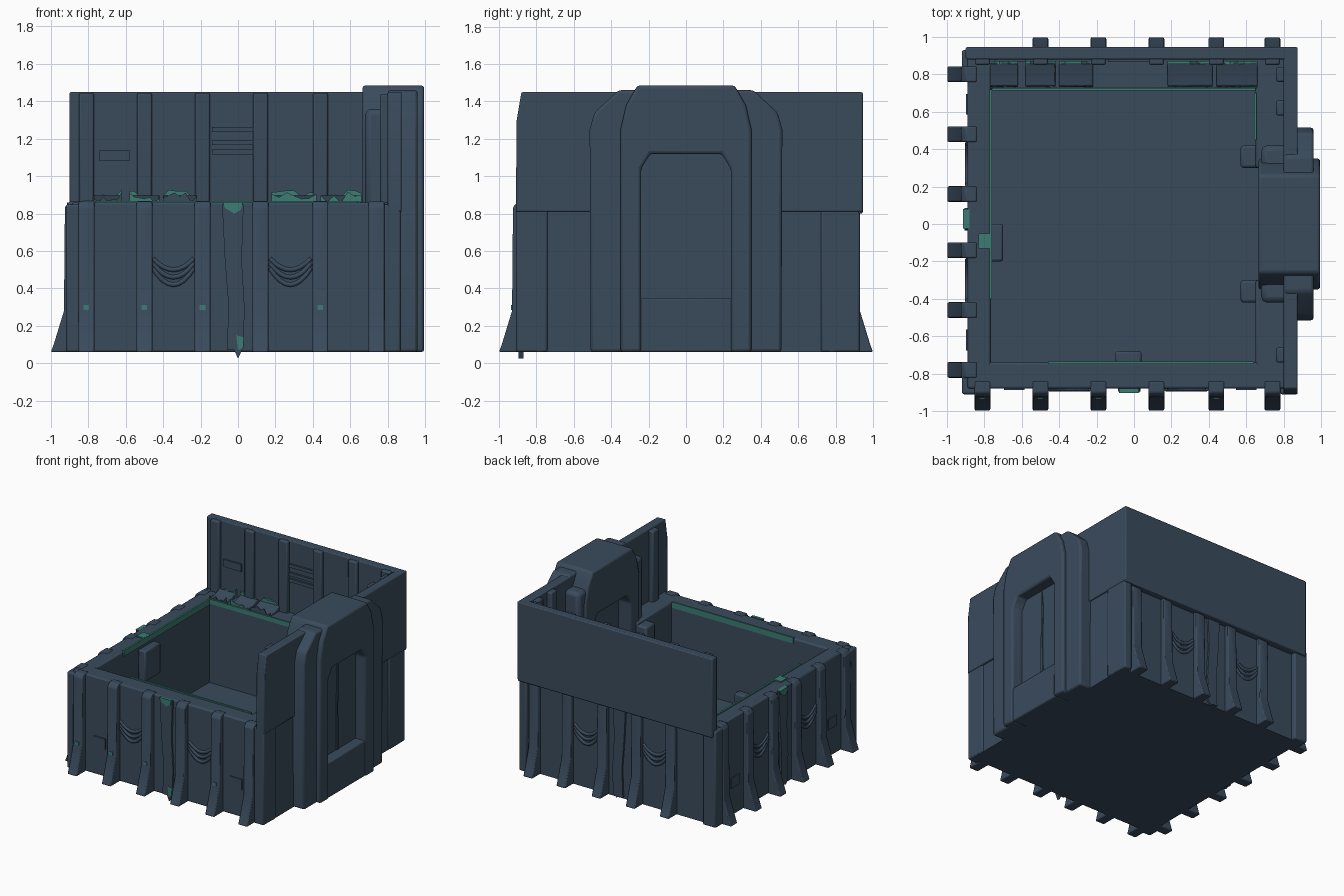
import bpy, bmesh, math, random

if "Cube" in bpy.data.objects:
    bpy.data.objects.remove(bpy.data.objects["Cube"])
random.seed(4)

def material(name, rgb):
    m = bpy.data.materials.new(name)
    m.diffuse_color = (*rgb, 1)
    m.use_nodes = True
    m.node_tree.nodes["Principled BSDF"].inputs["Base Color"].default_value = m.diffuse_color
    return m

SLATE = material("slate_blue", (0.042, 0.070, 0.108))
TEAL = material("teal", (0.045, 0.20, 0.17))

def prism(name, pts, axis, a, b, mat=SLATE, bevel=0.0):
    """Extrude a 2D outline along an axis: x uses (y,z), y uses (x,z), z uses (x,y)."""
    put = {"x": lambda p, t: (t, p[0], p[1]),
           "y": lambda p, t: (p[0], t, p[1]),
           "z": lambda p, t: (p[0], p[1], t)}[axis]
    bm = bmesh.new()
    lo = [bm.verts.new(put(p, a)) for p in pts]
    hi = [bm.verts.new(put(p, b)) for p in pts]
    bm.faces.new(lo)
    bm.faces.new(hi[::-1])
    n = len(pts)
    for i in range(n):
        j = (i + 1) % n
        bm.faces.new((lo[i], hi[i], hi[j], lo[j]))
    bmesh.ops.recalc_face_normals(bm, faces=bm.faces)
    me = bpy.data.meshes.new(name)
    bm.to_mesh(me)
    bm.free()
    ob = bpy.data.objects.new(name, me)
    bpy.context.collection.objects.link(ob)
    me.materials.append(mat)
    if bevel:
        mod = ob.modifiers.new("soft_edges", "BEVEL")
        mod.width = bevel
        mod.segments = 2
        mod.limit_method = "ANGLE"
        bpy.context.view_layer.objects.active = ob
        ob.select_set(True)
        bpy.ops.object.shade_smooth_by_angle(angle=math.radians(40))
        ob.select_set(False)
    return ob

def box(name, x, y, z, mat=SLATE, bevel=0.0):
    return prism(name, [(x[0], y[0]), (x[1], y[0]), (x[1], y[1]), (x[0], y[1])],
                 "z", z[0], z[1], mat, bevel)

B, TOP = 0.06, 0.86

# Floor and low walls
box("floor", (-0.88, 0.86), (-0.87, 0.89), (B, 0.18))
box("front_wall", (-0.89, 0.87), (-0.88, -0.74), (B, TOP), bevel=0.012)
box("back_wall", (-0.89, 0.87), (0.72, 0.89), (B, TOP), bevel=0.012)
box("left_wall", (-0.89, -0.765), (-0.88, 0.89), (B, TOP), bevel=0.012)
box("right_wall_front", (0.65, 0.86), (-0.88, -0.3), (B, TOP), bevel=0.012)
box("right_wall_back", (0.65, 0.86), (0.3, 0.89), (B, TOP), bevel=0.012)

# Flared ribs around the outside; the profile is (distance outward, height)
def rib(name, side, c, w=0.042):
    s = 1 if side == "back" else -1
    top = 0.82 if side == "back" else TOP + 0.005
    pts = [(s * d, z) for d, z in ((0.84, B), (1.0, B), (0.985, 0.10), (0.93, 0.28),
                                   (0.925, top - 0.03), (0.90, top), (0.84, top))]
    prism(name, pts, "y" if side == "left" else "x", c - w, c + w, SLATE, 0.008)

FRONT_X = (-0.81, -0.5, -0.19, 0.12, 0.44, 0.74)
LEFT_Y = (-0.78, -0.46, -0.14, 0.16, 0.48, 0.8)
for i, x in enumerate(FRONT_X):
    rib(f"front_rib_{i}", "front", x)
    if i:
        rib(f"back_rib_{i}", "back", x)
    # rib on the inner face of the tall back panel
    box(f"inner_back_rib_{i}", (x - 0.04, x + 0.04), (0.85, 0.90), (0.84, 1.445), bevel=0.01)
for i, y in enumerate(LEFT_Y):
    rib(f"left_rib_{i}", "left", y)

# Corner posts
for n, x, y in (("front_left", (-0.92, -0.77), (-0.91, -0.80)),
                ("front_right", (0.78, 0.87), (-0.91, -0.80)),
                ("back_right", (0.80, 0.87), (0.80, 0.93)),
                ("back_left", (-0.92, -0.80), (0.80, 0.93))):
    box(n + "_post", x, y, (B, TOP - 0.01), bevel=0.012)
for i, y in enumerate(((-0.80, -0.76), (0.76, 0.80))):
    box(f"right_seam_{i}", (0.85, 0.868), y, (B, 0.81), bevel=0.006)

# Tall upper panels at the back and right
box("back_panel", (-0.90, 0.87), (0.88, 0.945), (0.80, 1.45), bevel=0.008)
prism("right_panel", [(-0.91, 0.81), (0.945, 0.81), (0.945, 1.45), (-0.88, 1.45), (-0.905, 1.30)],
      "x", 0.80, 0.875, SLATE, 0.008)
for i, y in enumerate((-0.70, 0.62, 0.80)):
    box(f"inner_right_rib_{i}", (0.76, 0.82), (y - 0.04, y + 0.04), (0.84, 1.44), bevel=0.01)

# Gate: two stacked arches around a recessed door
OPENING = [(0.24, B), (0.24, 1.04), (0.19, 1.12), (-0.19, 1.12), (-0.24, 1.04), (-0.24, B)]

def arch(name, half, x0, x1):
    left = [(-y, z) for y, z in half]
    prism(name, left + half[::-1] + OPENING, "x", x0, x1, SLATE, 0.015)

arch("gate_outer_arch", [(0.51, B), (0.515, 1.25), (0.49, 1.34), (0.36, 1.46)], 0.80, 0.96)
arch("gate_inner_arch", [(0.35, B), (0.35, 1.25), (0.32, 1.38), (0.26, 1.485)], 0.665, 0.995)
box("gate_sill", (0.70, 0.985), (-0.25, 0.25), (B, 0.35), bevel=0.01)
box("door", (0.78, 0.90), (-0.25, 0.25), (0.34, 1.13))
prism("door_crack", [(-0.012, 0.35), (0.012, 0.35), (0.004, 0.7), (0.015, 0.95), (0, 1.11),
                     (-0.008, 0.95), (-0.012, 0.7)], "x", 0.898, 0.907)
for s in (-1, 1):
    y = sorted((s * 0.30, s * 0.42))
    box(f"gate_inner_post_{s}", (0.57, 0.70), y, (0.15, 0.84), bevel=0.015)
    y = sorted((s * 0.28, s * 0.42))
    box(f"gate_shoulder_{s}", (0.68, 0.84), y, (0.8, 1.36), bevel=0.03)

# Teal trim along the inner rim
box("left_rim_trim", (-0.772, -0.758), (-0.40, 0.72), (0.82, 0.868), TEAL)
box("back_rim_trim", (-0.76, 0.65), (0.714, 0.728), (0.83, 0.868), TEAL)
box("front_rim_trim", (-0.46, 0.64), (-0.748, -0.734), (0.82, 0.868), TEAL)
box("right_rim_trim", (0.642, 0.655), (0.45, 0.70), (0.82, 0.868), TEAL)

# Crumpled cloth on the back ledge, with ragged teal edges
for i, (a, b) in enumerate(((-0.77, -0.62), (-0.58, -0.42), (-0.40, -0.22), (0.18, 0.42), (0.44, 0.66))):
    prism(f"ledge_cloth_{i}", [(0.73, 0.85), (0.86, 0.85), (0.86, 0.90), (0.80, 0.88), (0.74, 0.868)],
          "x", a, b, SLATE, 0.006)
    n = 7
    edge = [(a + (b - a) * k / (n - 1), random.uniform(0.885, 0.93)) for k in range(n)]
    prism(f"ragged_edge_{i}", [(b, 0.855), (a, 0.855)] + edge, "y", 0.855, 0.872, TEAL)
    prism(f"ragged_front_{i}", [(b, 0.855), (a, 0.855)] + [(x, z - 0.02 * (k % 2) - 0.01) for k, (x, z) in enumerate(edge)],
          "y", 0.732, 0.738, TEAL if i in (1, 3, 4) else SLATE)

# Torn hanging banners in the middle of front, left and back
banner = [(-0.085, 0.85), (0.03, 0.85), (0.02, 0.55), (0.035, 0.30), (0.03, 0.09), (0.0, 0.025),
          (-0.02, 0.07), (-0.06, 0.07), (-0.05, 0.3), (-0.07, 0.55)]
patch = [(-0.08, 0.86), (0.025, 0.86), (0.015, 0.82), (-0.02, 0.80), (-0.07, 0.83)]
tip = [(-0.01, 0.15), (0.03, 0.14), (0.025, 0.08), (0.0, 0.07)]
prism("front_banner", banner, "y", -0.895, -0.87)
prism("front_banner_top", patch, "y", -0.903, -0.88, TEAL)
prism("front_banner_tip", tip, "y", -0.90, -0.88, TEAL)
prism("left_banner", [(-y, max(z, B)) for y, z in banner], "x", -0.905, -0.87)
prism("left_banner_top", [(-y, z) for y, z in patch], "x", -0.913, -0.88, TEAL)
prism("back_banner", [(x, max(z, B)) for x, z in banner], "y", 0.88, 0.905)

# Teal studs on ribs
for i, x in enumerate((-0.81, -0.5, -0.19, 0.44)):
    box(f"front_stud_{i}", (x - 0.015, x + 0.015), (-0.936, -0.925), (0.285, 0.312), TEAL)

# Sagging swags: a pair of stacked drooping folds
def swag(name, place):
    for k in range(3):
        cu = bpy.data.curves.new(f"{name}_{k}", "CURVE")
        cu.dimensions = "3D"
        cu.bevel_depth = 0.014
        cu.bevel_resolution = 1
        sp = cu.splines.new("POLY")
        sp.points.add(8)
        for j in range(9):
            u = -1 + j / 4
            z = 0.42 + 0.04 * k + (0.09 - 0.015 * k) * u * u
            sp.points[j].co = (*place(u * 0.11, z), 1)
        cu.materials.append(SLATE)
        bpy.context.collection.objects.link(bpy.data.objects.new(f"{name}_{k}", cu))

for i, c in enumerate((-0.345, 0.28)):
    swag(f"front_swag_{i}", lambda t, z: (c + t, -0.88, z))
    swag(f"back_swag_{i}", lambda t, z: (c + t, 0.89, z))
    swag(f"left_swag_{i}", lambda t, z: (-0.89, (0.32, -0.30)[i] + t, z))

# Small wall plates and back-panel slats
for i, x in enumerate((-0.64, 0.60)):
    box(f"front_plate_{i}", (x - 0.055, x + 0.055), (-0.888, -0.878), (0.29, 0.375))
for i, y in enumerate((-0.62, 0.64)):
    box(f"left_plate_{i}", (-0.898, -0.888), (y - 0.055, y + 0.055), (0.29, 0.375))
for i, z in enumerate((1.13, 1.18, 1.25)):
    box(f"panel_slat_{i}", (-0.14, 0.08), (0.865, 0.885), (z - 0.014, z + 0.014))
box("panel_scrap", (-0.74, -0.58), (0.868, 0.885), (1.08, 1.14))

# Bracket on the left inner wall and step at the front inner wall
box("left_bracket", (-0.77, -0.70), (-0.20, 0.0), (0.55, 0.80), bevel=0.012)
box("left_bracket_cap", (-0.83, -0.77), (-0.13, -0.05), (TOP, 0.869), TEAL)
box("front_step", (-0.10, 0.04), (-0.75, -0.68), (0.17, 0.30), bevel=0.012)
